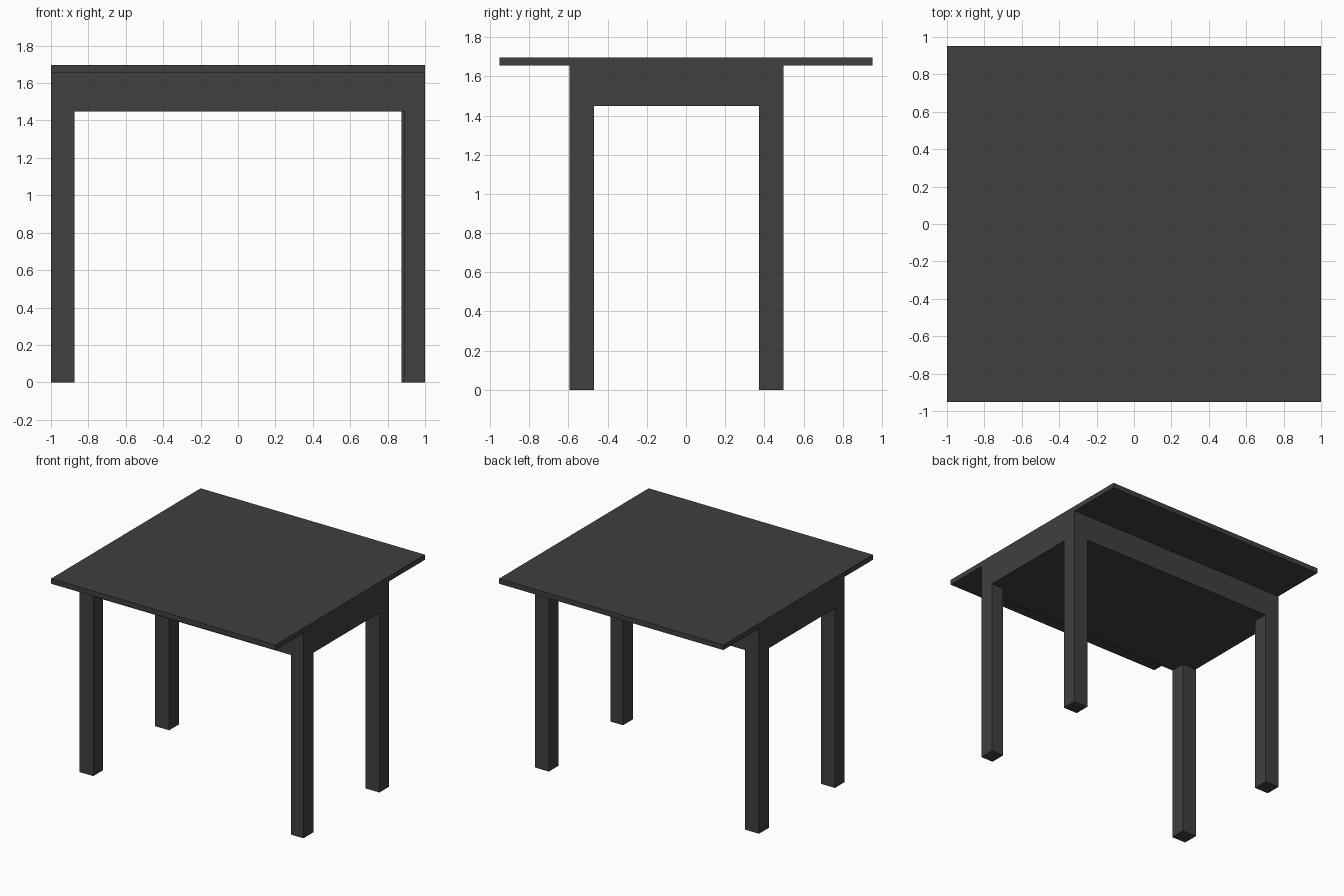
import bpy
import bmesh
from mathutils import Vector

if "Cube" in bpy.data.objects:
    bpy.data.objects.remove(bpy.data.objects["Cube"])

# Single dark grey for the whole table
dark_grey = bpy.data.materials.new("dark grey")
dark_grey.diffuse_color = (0.05, 0.05, 0.05, 1.0)
dark_grey.use_nodes = True
dark_grey.node_tree.nodes["Principled BSDF"].inputs["Base Color"].default_value = dark_grey.diffuse_color


def box(name, low, high):
    """Flat-faced box between two opposite corners."""
    low, high = Vector(low), Vector(high)
    bm = bmesh.new()
    bmesh.ops.create_cube(bm, size=1.0)
    bmesh.ops.scale(bm, vec=high - low, verts=bm.verts)
    bmesh.ops.translate(bm, vec=(low + high) / 2, verts=bm.verts)
    mesh = bpy.data.meshes.new(name)
    bm.to_mesh(mesh)
    bm.free()
    mesh.materials.append(dark_grey)
    obj = bpy.data.objects.new(name, mesh)
    bpy.context.collection.objects.link(obj)
    return obj


APRON_Z, TOP_Z, HEIGHT = 1.448, 1.655, 1.696
FRONT_Y, BACK_Y = -0.594, 0.498
LEG = 0.125

# Thin top, flush at the sides and overhanging front and back
box("table_top", (-1, -0.953, TOP_Z), (1, 0.953, HEIGHT))

# Solid apron block under the top
box("apron", (-1, FRONT_Y, APRON_Z), (1, BACK_Y, TOP_Z))

# Four legs, flush with the apron corners; the front right one is slimmer
for row, y0 in (("front", FRONT_Y), ("back", BACK_Y - LEG)):
    for side in ("left", "right"):
        width = 0.11 if (row, side) == ("front", "right") else LEG
        x0 = -1 if side == "left" else 1 - width
        box(f"{row}_{side}_leg", (x0, y0, 0), (x0 + width, y0 + LEG, APRON_Z))
